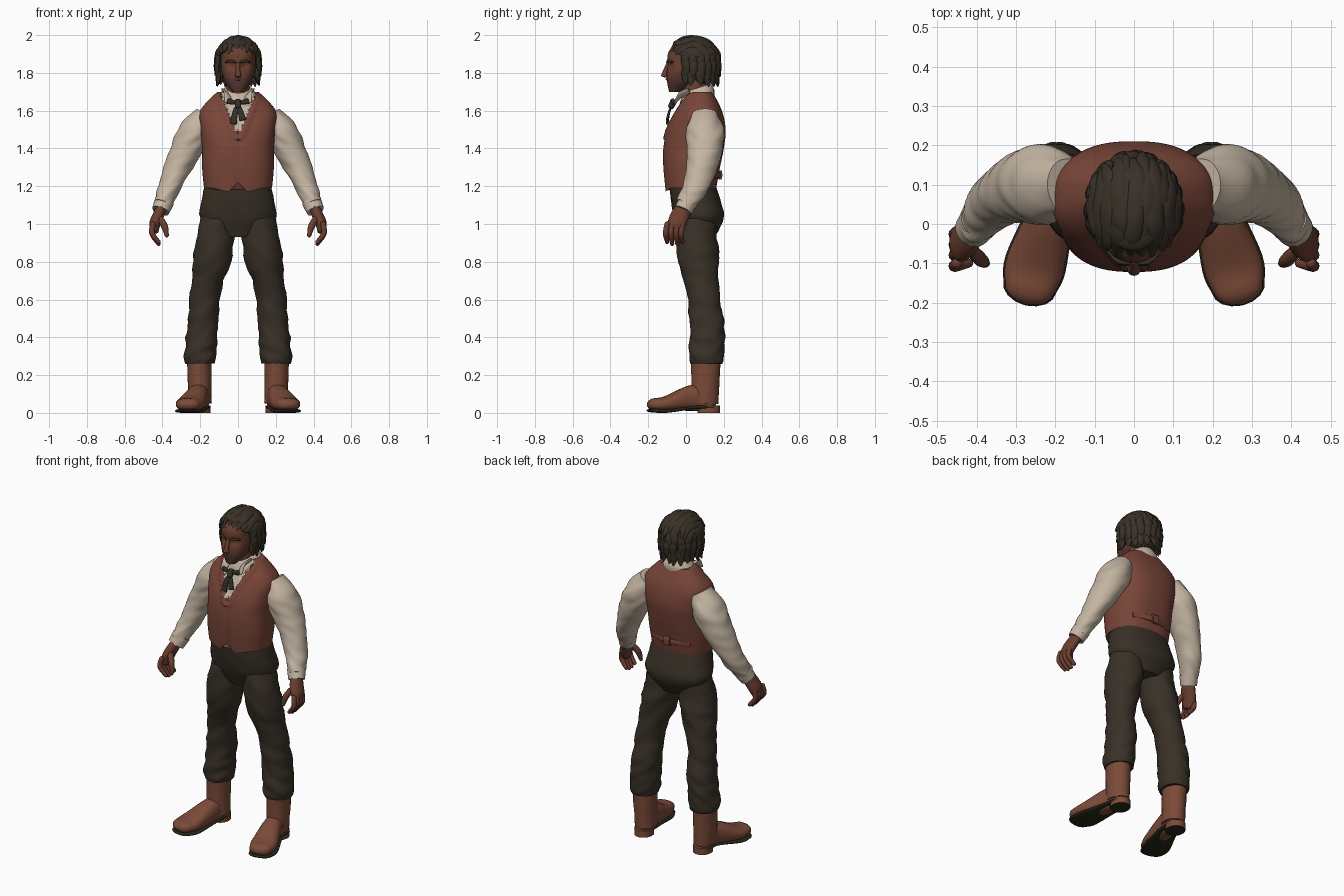
import bpy
import bmesh
import math
import random
from mathutils import Vector, noise

random.seed(4)
default_cube = bpy.data.objects.get("Cube")
if default_cube:
    bpy.data.objects.remove(default_cube, do_unlink=True)


def material(name, red, green, blue):
    mat = bpy.data.materials.new(name)
    mat.use_nodes = True
    colour = (red, green, blue, 1)
    mat.diffuse_color = colour
    mat.node_tree.nodes["Principled BSDF"].inputs["Base Color"].default_value = colour
    return mat


vest_brown = material("vest_brown", .19, .06, .04)
leather = material("boot_leather", .2, .07, .04)
skin = material("skin", .15, .05, .03)
stubble = material("stubble_skin", .1, .04, .03)
linen = material("shirt_linen", .55, .46, .36)
trouser_cloth = material("trouser_cloth", .04, .03, .02)
hair_dark = material("hair", .04, .03, .02)
tie_dark = material("tie_cloth", .03, .03, .02)
sole_dark = material("sole", .02, .02, .01)

across, deep, upward = Vector((1, 0, 0)), Vector((0, 1, 0)), Vector((0, 0, 1))


def blend(before, start, end, after, t):
    """Catmull-Rom value between start and end."""
    bend = 2 * before - 5 * start + 4 * end - after
    twist = 3 * (start - end) + after - before
    return start + t / 2 * (end - before + t * (bend + t * twist))


def smooth_path(rings, steps):
    last = len(rings) - 1
    path = []
    for i in range(last):
        near = [rings[max(0, min(last, i + k))] for k in (-1, 0, 1, 2)]
        for step in range(steps):
            path.append([blend(*values, step / steps) for values in zip(*near)])
    return path + [rings[-1]]


def loft(name, mats, rings, sides=24, power=2, ref=None, steps=5, dome=0, fold=0,
         warp=None, rule=None, mirror=False):
    """Skin (x, y, z, half width, half depth) rings; level when ref is None."""
    path = smooth_path(rings, steps)
    centres = [Vector(ring[:3]) for ring in path]
    sections = []
    for i, ring in enumerate(path):
        along = upward
        if ref:
            along = (centres[min(i + 1, len(path) - 1)] - centres[max(i - 1, 0)]).normalized()
        sections.append((centres[i], along, ring[3], ring[4]))

    # Rounded ends
    if dome:
        for end, sign in ((0, -1), (-1, 1)):
            centre, along, wide, thick = sections[end]
            caps = []
            for step in range(1, 5):
                angle = step * math.pi / 8.2
                shrink = math.cos(angle)
                tip = centre + along * sign * dome * wide * math.sin(angle)
                caps.append((tip, along, wide * shrink, thick * shrink))
            sections = sections + caps if sign > 0 else caps[::-1] + sections

    bm = bmesh.new()
    loops = []
    for centre, along, wide, thick in sections:
        back = deep if ref is None else (ref - along * along.dot(ref)).normalized()
        side = along.cross(back)
        loop = []
        for k in range(sides):
            angle = math.tau * k / sides
            u, v = (math.copysign(abs(f(angle)) ** (2 / power), f(angle)) for f in (math.cos, math.sin))
            offset = side * wide * u + back * thick * v
            co = centre + offset
            if fold:
                crease = Vector((co.x * 9, co.y * 9, co.z * 24 + co.x * 14))
                co += offset.normalized() * fold * noise.noise(crease)
            loop.append(bm.verts.new(warp(co) if warp else co))
        loops.append(loop)
    for low, high in zip(loops, loops[1:]):
        for k in range(sides):
            following = (k + 1) % sides
            bm.faces.new((low[k], low[following], high[following], high[k]))
    bm.faces.new(loops[0])
    bm.faces.new(loops[-1])
    bmesh.ops.recalc_face_normals(bm, faces=bm.faces)
    for face in bm.faces:
        face.smooth = True
        if rule:
            face.material_index = int(rule(face.calc_center_median()))
    mesh = bpy.data.meshes.new(name)
    bm.to_mesh(mesh)
    bm.free()
    for mat in mats:
        mesh.materials.append(mat)
    mesh.set_sharp_from_angle(angle=math.radians(50))
    part = bpy.data.objects.new(name, mesh)
    bpy.context.collection.objects.link(part)
    if mirror:
        part.modifiers.new("Mirror", 'MIRROR').use_mirror_merge = False


def column(name, mats, low, high, profile, **options):
    """Upright part from evenly spaced (front, back, half width) levels."""
    rise = (high - low) / (len(profile) - 1)
    rings = [(0, (front + back) / 2, low + rise * i, half, (back - front) / 2)
             for i, (front, back, half) in enumerate(profile)]
    loft(name, mats, rings, **options)


def tube(name, mat, points, radii, flat=1, ref=deep, **options):
    """Limb along points; flat scales its depth towards ref."""
    rings = [(*point, radius, radius * flat) for point, radius in zip(points, radii)]
    loft(name, [mat], rings, ref=ref, **options)


def pair(name, mat, points, radii, **options):
    tube(name, mat, points, radii, mirror=True, **options)


# Vest: V neck, raised lapels, centre seam and pointed hem
def neckline(co):
    return abs(co.x) - (co.z - 1.47) * .42


def vest_shape(co):
    x = abs(co.x)
    front = co.y < .03
    if front and co.z > 1.45:
        gap = neckline(co)
        co.y += .008 if gap < 0 else -.008 if gap < .035 else 0
    elif front and x < .006:
        co.y += .005
    if co.z < 1.3:
        hem = 1.19
        if front:
            hem = 1.22 - x if x < .05 else min(hem, 1.17 + (x - .05) / 4)
        co.z = 1.3 - (1.3 - co.z) * (1.3 - hem) * 10
    return co


column("vest", [vest_brown, linen], 1.2, 1.7,
       [(-.11, .16, .18), (-.12, .18, .19), (-.12, .2, .19), (-.1, .21, .2), (-.05, .19, .2), (.01, .14, .11)],
       sides=128, power=2.5, steps=14, warp=vest_shape,
       rule=lambda co: co.y < .03 and co.z > 1.47 and neckline(co) < 0)
tube("back_strap", vest_brown, [(-.13, .14, 1.26), (0, .175, 1.26), (.13, .14, 1.26)], [.016] * 3, flat=.6, power=4)
tube("strap_buckle", vest_brown, [(-.02, .18, 1.26), (.02, .18, 1.26)], [.024] * 2, flat=.5, power=5)


# Shirt collar, leaning forward
def lean(co):
    co.z += (co.y - .06) / 3
    return co


column("shirt_collar", [linen], 1.64, 1.72, [(-.04, .15, .11), (-.03, .15, .1), (-.01, .13, .07)], warp=lean)
pair("collar_points", linen, [(.07, .02, 1.7), (.055, -.03, 1.68), (.06, -.06, 1.64)], [.008, .007, .004],
     flat=3.5, ref=across + upward)

# Neck tie with loops and tails
tube("tie_knot", tie_dark, [(0, -.065, 1.65), (0, -.08, 1.62)], [.018, .016], dome=.6)
pair("tie_loops", tie_dark, [(0, -.07, 1.64), (.05, -.07, 1.65)], [.008, .016], flat=.6, dome=.5)
for side, hang in ((-1, 1.53), (1, 1.55)):
    tube("tie_tail", tie_dark, [(0, -.075, 1.63), (side * .015, -.09, 1.59), (side * .025, -.1, hang)],
         [.01, .015, .018], flat=.4, power=3)

# Sleeves and cuffs
shoulder, elbow, wrist = (.17, .1, 1.58), (.3, .09, 1.34), (.4, 0, 1.1)
pair("sleeves", linen, [shoulder, (.23, .1, 1.48), elbow, (.36, .05, 1.2), wrist],
     [.06, .09, .075, .06, .048], flat=1.12, sides=40, steps=9, fold=.009)
pair("cuffs", linen, [(.39, .01, 1.12), (.41, -.015, 1.07)], [.052, .047])

# Hands with curled fingers
pair("palms", skin, [wrist, (.42, -.03, 1.05), (.44, -.05, 1), (.44, -.06, .96)],
     [.025, .03, .03, .02], flat=1.6, dome=.5)
for i in range(4):
    y = -.1 + i * .027
    drop = .01 * abs(i - 1.5)
    pair("finger", skin, [(.45, y, 1), (.455, y - .007, .95), (.42, y, .89 + drop)],
         [.014, .015, .011], sides=12, dome=1)
pair("thumbs", skin, [(.42, -.06, 1.04), (.39, -.09, .99), (.377, -.1, .94)], [.016, .018, .011], sides=12, dome=1)

# Trousers
column("trouser_seat", [trouser_cloth], .93, 1.23,
       [(-.02, .15, .1), (-.06, .2, .2), (-.08, .18, .19), (-.09, .15, .17)], sides=40, power=2.3, fold=.004)
pair("trouser_legs", trouser_cloth,
     [(.2, .11, .26), (.2, .11, .31), (.19, .11, .45), (.17, .09, .65), (.13, .06, .85), (.1, .06, 1.05)],
     [.075, .085, .083, .08, .1, .09], flat=1.1, sides=40, steps=9, fold=.01)

# Boots
pair("boot_shafts", leather, [(.2, .1, .05), (.205, .105, .27)], [.06, .065], flat=1.2, fold=.004)
foot_path = [(.2, .13, .07), (.21, .04, .08), (.25, -.1, .05), (.265, -.16, .045)]
foot_widths, foot_heights = (.05, .055, .075, .065), (.06, .07, .04, .034)
foot = [(*point, *size) for point, *size in zip(foot_path, foot_widths, foot_heights)]
loft("boot_feet", [leather], foot, ref=upward, power=2.4, dome=.7, mirror=True)
sole = [(x, y, .03 if y > 0 else .011, wide + .004, .01) for x, y, z, wide, high in foot]
loft("soles", [sole_dark], sole, ref=upward, power=3, dome=.7, mirror=True)
heel = [(.2, .12, z, .054, .06) for z in (0, .04)]
loft("boot_heels", [leather, sole_dark], heel, rule=lambda co: co.z < .001, mirror=True)


# Neck and head with eye sockets and jaw stubble
def sockets(co):
    if co.y < 0:
        spread = math.hypot(abs(co.x) - .036, co.z - 1.84) / .022
        co.y += .016 * math.exp(-spread * spread)
    return co


tube("neck", skin, [(0, .06, 1.62), (0, .045, 1.8)], [.062, .06], flat=1.1)
column("head", [skin, stubble], 1.7, 1.97,
       [(-.09, -.03, .03), (-.1, .05, .07), (-.1, .1, .085), (-.1, .14, .09), (-.09, .15, .09), (-.04, .12, .05)],
       sides=64, power=2.2, steps=10, warp=sockets,
       rule=lambda co: co.y < .02 and co.z < 1.775 + max(0, abs(co.x) - .05))
tube("nose", skin, [(0, -.093, 1.85), (0, -.11, 1.81), (0, -.115, 1.785)], [.01, .012, .017], dome=.5)
pair("brows", hair_dark, [(.014, -.1, 1.857), (.04, -.094, 1.862), (.066, -.07, 1.856)], [.005, .007, .004], dome=1)
pair("moustache", stubble, [(0, -.1, 1.768), (.035, -.083, 1.756)], [.008, .004], dome=1)
pair("ears", skin, [(.09, .012, 1.78), (.095, .02, 1.83)], [.009, .011], flat=2, dome=1)

# Hair: scalp, then combed-back locks over the crown
column("hair_scalp", [hair_dark], 1.76, 1.96, [(.02, .15, .07), (-.02, .16, .1), (-.06, .17, .11), (-.07, .14, .08)],
       sides=40, dome=.3, fold=.004)
crown = Vector((0, .04, 1.87))


def lock(name, centres, width, facing):
    count = len(centres) - 1
    radii = [.004 + width * math.sin(math.pi * (.1 + .9 * i / count)) for i in range(count + 1)]
    tube(name, hair_dark, centres, radii, flat=.55, ref=facing, sides=10)


for i in range(13):
    lean_angle = math.radians(13 * (i - 6))
    centres = []
    for degrees in range(22, 190, 32):
        sweep = math.radians(degrees + random.uniform(-6, 6))
        tilt = lean_angle + random.uniform(-.08, .08)
        reach = random.uniform(.97, 1.02)
        upright = math.cos(tilt)
        centres.append(crown + reach * Vector((.11 * math.sin(tilt), -.137 * math.cos(sweep) * upright ** .6,
                                               .115 * math.sin(sweep) * upright)))
    lock("combed_lock", centres, .025, Vector((math.sin(lean_angle), 0, math.cos(lean_angle))))

# Layers hanging round the sides and nape
for top, grow in ((1.92, 1), (1.88, 1.02), (1.84, .95)):
    for i in range(13):
        angle = math.radians(18.5 * (i - 6) + random.uniform(-5, 5))
        facing = Vector((math.sin(angle), math.cos(angle), 0))
        fall = random.uniform(.09, .115)
        centres = [(.113 * reach * grow * facing.x, crown.y + .133 * reach * grow * facing.y, top - fall * s)
                   for s, reach in ((0, .94), (.35, 1), (.7, 1), (1, 1.06))]
        lock("hanging_lock", centres, .021, facing)
